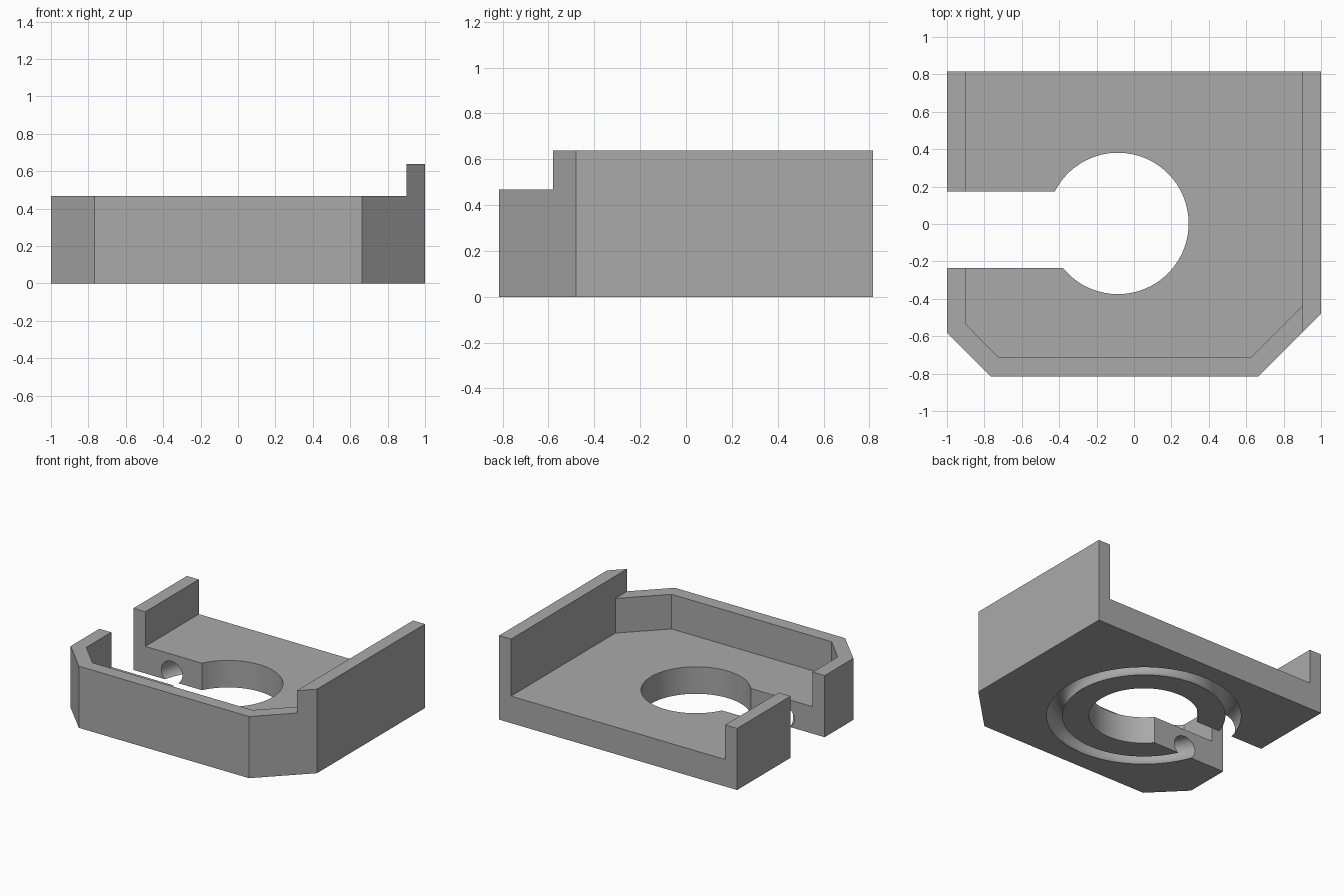
import bpy, bmesh, math

if "Cube" in bpy.data.objects:
    bpy.data.objects.remove(bpy.data.objects["Cube"])

HOLE = (-0.086, 0.003)   # centre of the round opening
HOLE_R = 0.378
FLOOR, RIM, RAIL = 0.205, 0.468, 0.638

grey = bpy.data.materials.new("plain_grey")
grey.diffuse_color = (0.4, 0.4, 0.4, 1)
grey.use_nodes = True
grey.node_tree.nodes["Principled BSDF"].inputs["Base Color"].default_value = grey.diffuse_color


def finish(bm, name):
    bmesh.ops.recalc_face_normals(bm, faces=bm.faces)
    mesh = bpy.data.meshes.new(name)
    bm.to_mesh(mesh)
    bm.free()
    mesh.materials.append(grey)
    ob = bpy.data.objects.new(name, mesh)
    bpy.context.collection.objects.link(ob)
    return ob


def prism(name, outline, z0, z1):
    """Extrude a flat outline from z0 to z1."""
    bm = bmesh.new()
    face = bm.faces.new([bm.verts.new((x, y, z0)) for x, y in outline])
    res = bmesh.ops.extrude_face_region(bm, geom=[face])
    top = [v for v in res["geom"] if isinstance(v, bmesh.types.BMVert)]
    bmesh.ops.translate(bm, verts=top, vec=(0, 0, z1 - z0))
    return finish(bm, name)


def cut(body, cutter):
    cutter.hide_render = True
    mod = body.modifiers.new("cut", "BOOLEAN")
    mod.operation = "DIFFERENCE"
    mod.solver = "EXACT"
    mod.object = cutter
    bpy.context.view_layer.objects.active = body
    bpy.ops.object.modifier_apply(modifier=mod.name)
    bpy.data.objects.remove(cutter, do_unlink=True)


# Solid block with two chamfered front corners
tray = prism("tray", [(-1, 0.815), (-1, -0.58), (-0.766, -0.815), (0.664, -0.815),
                      (1, -0.48), (1, 0.815)], 0, RAIL)

# Lower the rim everywhere except the tall right rail
cut(tray, prism("rim_cutter", [(-2, -2), (0.9, -2), (0.9, 2), (-2, 2)], RIM, 2))

# Pocket between the walls, open at the back
cut(tray, prism("pocket_cutter", [(-0.9, 2), (-0.9, -0.535), (-0.722, -0.715),
                                  (0.622, -0.715), (0.9, -0.437), (0.9, 2)], FLOOR, 2.5))

# Round opening with a slot running out through the left wall
low, high = -0.235, 0.173
a0 = -math.pi - math.asin((low - HOLE[1]) / HOLE_R)
a1 = math.pi - math.asin((high - HOLE[1]) / HOLE_R)
keyhole = [(-2, high), (-2, low)]
for i in range(97):
    a = a0 + (a1 - a0) * i / 96
    keyhole.append((HOLE[0] + HOLE_R * math.cos(a), HOLE[1] + HOLE_R * math.sin(a)))
cut(tray, prism("keyhole_cutter", keyhole, -1, 3))

# Round-section ring groove, open on the underside
ring, tube, ring_z = 0.616, 0.085, 0.066
N, M = 96, 32
bm = bmesh.new()
grid = []
for i in range(N):
    a = 2 * math.pi * i / N
    row = []
    for j in range(M):
        b = 2 * math.pi * (j + 0.5) / M
        r = ring + tube * math.cos(b)
        row.append(bm.verts.new((HOLE[0] + r * math.cos(a), HOLE[1] + r * math.sin(a),
                                 ring_z + tube * math.sin(b))))
    grid.append(row)
for i in range(N):
    for j in range(M):
        p, q = grid[i], grid[(i + 1) % N]
        k = (j + 1) % M
        bm.faces.new((p[j], q[j], q[k], p[k]))
cut(tray, finish(bm, "groove_cutter"))

# Smooth the curved walls, keep the corners crisp
tray.select_set(True)
bpy.context.view_layer.objects.active = tray
bpy.ops.object.shade_smooth_by_angle(angle=math.radians(30))
